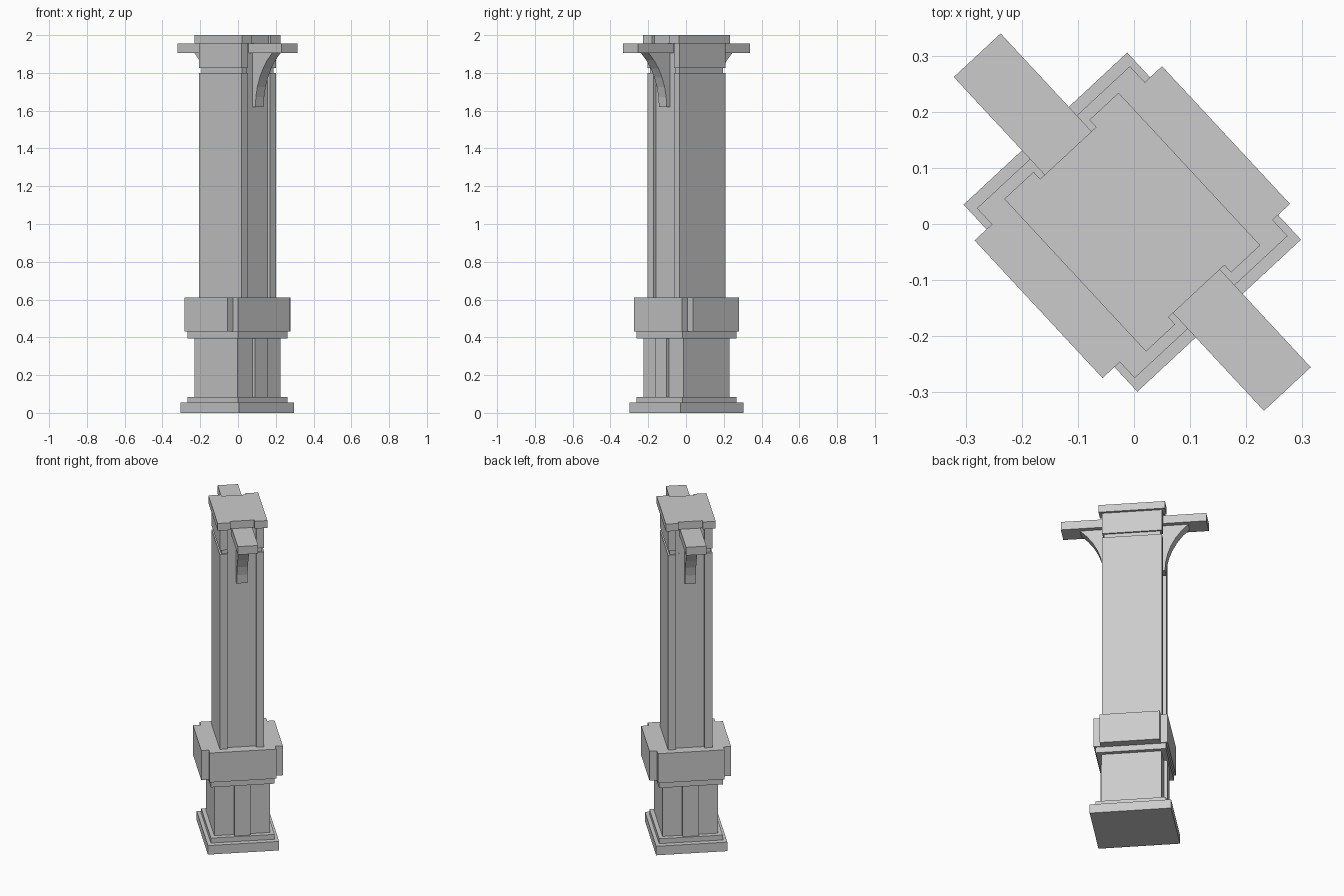
import bpy
import bmesh
from math import sin, cos, asin, radians
from mathutils import Matrix

cube = bpy.data.objects.get("Cube")
if cube:
    bpy.data.objects.remove(cube, do_unlink=True)

# One stone grey for the whole column
stone = bpy.data.materials.new("stone_grey")
stone.use_nodes = True
GREY = (0.6, 0.6, 0.6, 1.0)
stone.diffuse_color = GREY
stone.node_tree.nodes["Principled BSDF"].inputs["Base Color"].default_value = GREY

# The column stands turned about the vertical axis
PLACE = Matrix.Rotation(radians(42.9), 4, "Z") @ Matrix.Translation((0, 0.0045, 0))


def finish(name, bm):
    bmesh.ops.recalc_face_normals(bm, faces=bm.faces)
    mesh = bpy.data.meshes.new(name)
    bm.to_mesh(mesh)
    bm.free()
    mesh.materials.append(stone)
    obj = bpy.data.objects.new(name, mesh)
    obj.matrix_world = PLACE
    bpy.context.scene.collection.objects.link(obj)
    return obj


def box(name, x0, x1, y0, y1, z0, z1):
    bm = bmesh.new()
    size = Matrix.Diagonal((x1 - x0, y1 - y0, z1 - z0, 1))
    mid = Matrix.Translation(((x0 + x1) / 2, (y0 + y1) / 2, (z0 + z1) / 2))
    bmesh.ops.create_cube(bm, size=1, matrix=mid @ size)
    return finish(name, bm)


def block(name, hx, hy, z0, z1):
    return box(name, -hx, hx, -hy, hy, z0, z1)


def fluted(name, hx, hy, z0, z1, inner, depth):
    # Two side slabs with a recessed core between them
    block(name + "_core", inner, hy - depth, z0, z1)
    for side, a, b in (("left", inner, hx), ("right", -hx, -inner)):
        box(f"{name}_{side}_slab", a, b, -hy, hy, z0, z1)


# Base and plinth
block("base_slab", 0.199, 0.2275, 0, 0.055)
block("base_step", 0.178, 0.196, 0.055, 0.085)
block("plinth", 0.155, 0.1675, 0.085, 0.395)
block("plinth_raised_panels", 0.045, 0.187, 0.085, 0.395)

# Belt around the column
block("belt_step", 0.178, 0.196, 0.395, 0.43)
block("belt", 0.186, 0.2065, 0.43, 0.61)
block("belt_side_plates", 0.228, 0.1675, 0.43, 0.61)

# Shaft, narrow gap, neck and cap
fluted("shaft", 0.124, 0.1665, 0.61, 1.8, 0.08, 0.018)
fluted("neck_gap", 0.114, 0.157, 1.8, 1.825, 0.08, 0.009)
fluted("neck", 0.124, 0.1665, 1.825, 1.955, 0.08, 0.018)
fluted("cap", 0.139, 0.1855, 1.955, 2.0, 0.068, 0.0175)

# Cross beam
block("cross_beam", 0.057, 0.406, 1.905, 1.955)


def bracket(name, sign):
    # Solid brace with a curved underside, below one arm of the beam
    foot, drop, reach, steps, half = 0.172, 0.285, 0.13, 6, 0.03
    radius = (drop ** 2 + reach ** 2) / (2 * reach)
    sweep = asin(drop / radius)
    top = 1.905
    profile = [(0.14, top), (0.14, top - drop)]
    for i in range(steps + 1):
        a = sweep * i / steps
        profile.append((foot + radius * (1 - cos(a)), top - drop + radius * sin(a)))
    bm = bmesh.new()
    face = bm.faces.new([bm.verts.new((-half, sign * y, z)) for y, z in profile])
    new = bmesh.ops.extrude_face_region(bm, geom=[face])["geom"]
    moved = [v for v in new if isinstance(v, bmesh.types.BMVert)]
    bmesh.ops.translate(bm, verts=moved, vec=(2 * half, 0, 0))
    finish(name, bm)


bracket("front_bracket", -1)
bracket("back_bracket", 1)
